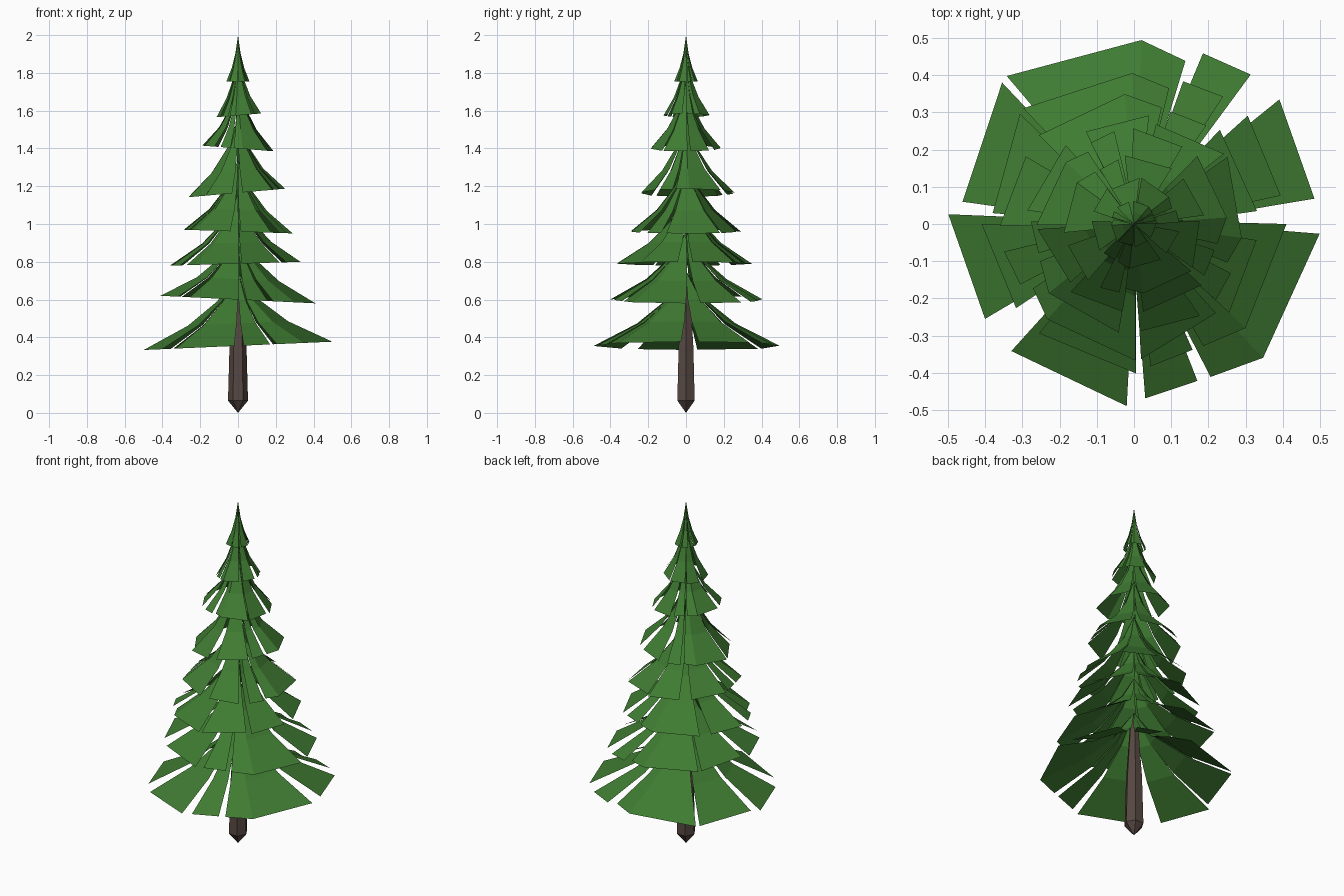
import bpy, bmesh
from math import sin, cos, radians

if "Cube" in bpy.data.objects:
    bpy.data.objects.remove(bpy.data.objects["Cube"])


def material(name, rgb):
    m = bpy.data.materials.new(name)
    m.diffuse_color = (*rgb, 1)
    m.use_nodes = True
    m.node_tree.nodes["Principled BSDF"].inputs["Base Color"].default_value = m.diffuse_color
    return m


def finish(bm, name, mat):
    me = bpy.data.meshes.new(name)
    bm.to_mesh(me)
    bm.free()
    me.materials.append(mat)
    ob = bpy.data.objects.new(name, me)
    bpy.context.collection.objects.link(ob)
    return ob


green = material("needles", (0.05, 0.2, 0.032))
brown = material("bark", (0.095, 0.065, 0.055))

# Blades of one tier: rim points as (angle, relative radius), slits between blades
BLADES = [
    [(8, .98), (40.6, 1.03)],
    [(52, 1.02), (68, .99)],
    [(72.5, .92), (87.7, .99), (130.7, 1.05)],
    [(133, 1.04), (172.6, .93)],
    [(177, 1.0), (212.5, .95)],
    [(226, .95), (267.7, .98)],
    [(273.7, .94), (292, .91)],
    [(296.6, .92), (314, 1.0), (357, 1.0)],
]
# Concave skirt profile: (radius fraction, height fraction, slit width fraction)
PROFILE = [(1, 0, 1), (.53, .3, .75), (.22, .61, .4)]


def tier(index, radius, rim, apex, tilt, turn):
    bm = bmesh.new()
    tip = bm.verts.new((0, 0, apex))
    n = len(BLADES)
    for b, blade in enumerate(BLADES):
        # middles of the slits on either side of this blade
        before = (BLADES[b - 1][-1][0] - (360 if b == 0 else 0) + blade[0][0]) / 2
        after = (blade[-1][0] + BLADES[(b + 1) % n][0][0] + (360 if b == n - 1 else 0)) / 2
        rows = []
        for rf, hf, slit in PROFILE:
            row = []
            for k, (ang, rel) in enumerate(blade):
                if k == 0:
                    ang = before + (ang - before) * slit
                elif k == len(blade) - 1:
                    ang = after + (ang - after) * slit
                a = radians(ang + turn)
                r = radius * rf * rel
                x, y = r * cos(a), r * sin(a)
                z = rim + (apex - rim) * hf + tilt * x / radius
                row.append(bm.verts.new((x, y, z)))
            rows.append(row)
        for k in range(len(blade) - 1):
            for lo, hi in zip(rows, rows[1:]):
                bm.faces.new((lo[k], lo[k + 1], hi[k + 1], hi[k]))
            bm.faces.new((rows[-1][k], rows[-1][k + 1], tip))
    finish(bm, f"branch_tier_{index}", green)


# Branch tiers, bottom to top: radius, rim height, apex height, tilt, turn
TIERS = [
    (.50, .355, .75, .022, 0),
    (.41, .60, .96, -.02, 3),
    (.35, .79, 1.16, .01, 140),
    (.295, .96, 1.34, -.01, 265),
    (.25, 1.165, 1.56, .022, 50),
    (.19, 1.40, 1.75, -.015, 190),
    (.12, 1.575, 1.90, .01, 310),
    (.062, 1.755, 2.0, 0, 95),
]
for i, t in enumerate(TIERS):
    tier(i + 1, *t)

# Trunk: six-sided, pointed foot, tapering upwards
bm = bmesh.new()
SIDES = 6
rings = [[bm.verts.new((r * cos(radians(60 * k)), r * sin(radians(60 * k)), z))
          for k in range(SIDES)] for z, r in ((.065, .053), (.35, .045), (.72, .02))]
foot = bm.verts.new((0, 0, 0))
for k in range(SIDES):
    j = (k + 1) % SIDES
    bm.faces.new((foot, rings[0][j], rings[0][k]))
    for lo, hi in zip(rings, rings[1:]):
        bm.faces.new((lo[k], lo[j], hi[j], hi[k]))
bm.faces.new(rings[-1])
finish(bm, "trunk", brown)
